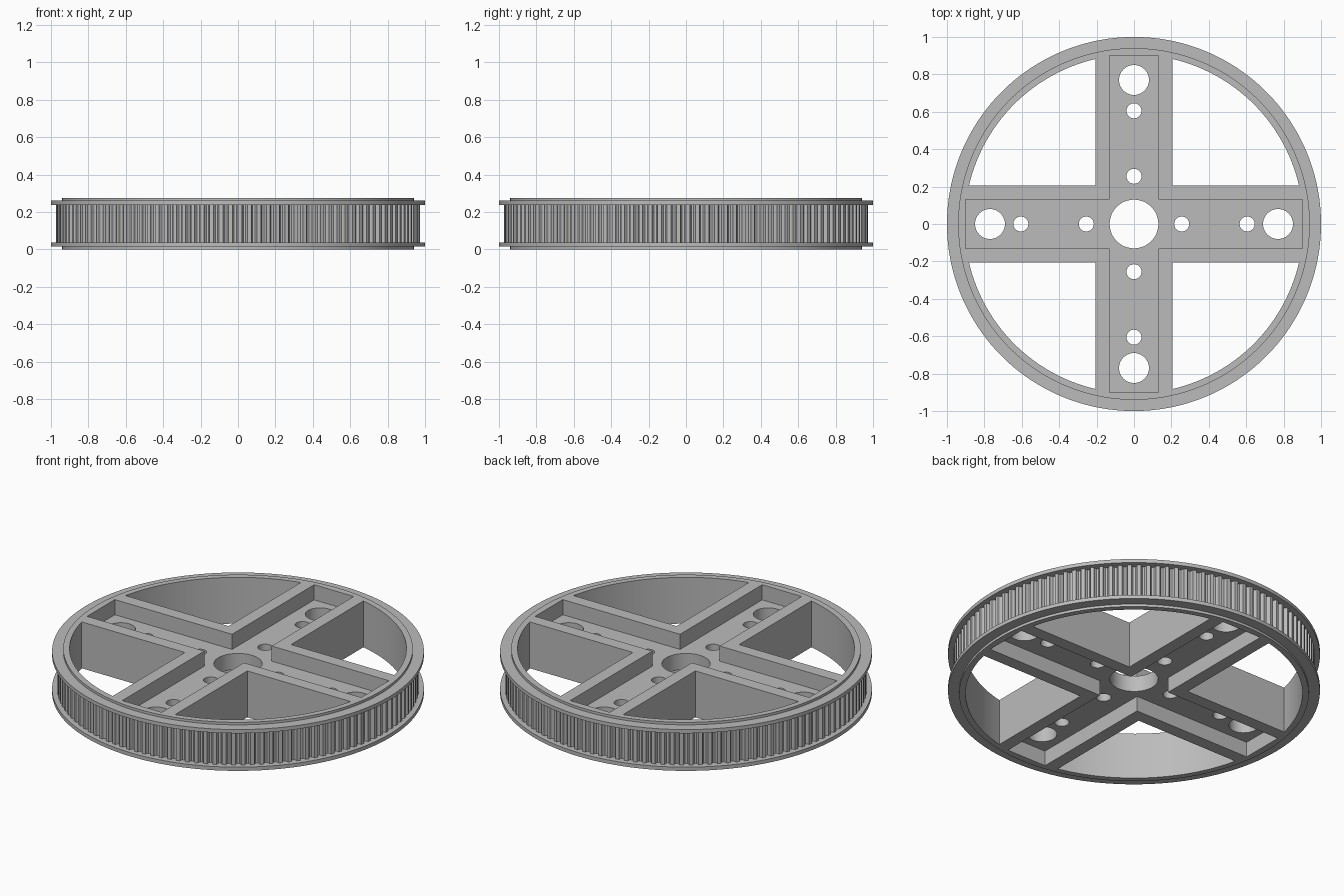
import bpy, bmesh
from math import cos, sin, pi, asin

if "Cube" in bpy.data.objects:
    bpy.data.objects.remove(bpy.data.objects["Cube"])

HEIGHT = 0.275
INNER, HUB, TOOTH = 0.906, 0.94, 0.972
ARM, SLOT, SLOT_END, SLOT_DEPTH = 0.205, 0.13, 0.90, 0.09
TEETH = 120

grey = bpy.data.materials.new("light_grey")
grey.use_nodes = True
colour = (0.5, 0.5, 0.5, 1)
grey.diffuse_color = colour
grey.node_tree.nodes["Principled BSDF"].inputs["Base Color"].default_value = colour


def finish(name, bm):
    bmesh.ops.recalc_face_normals(bm, faces=bm.faces)
    mesh = bpy.data.meshes.new(name)
    bm.to_mesh(mesh)
    bm.free()
    mesh.materials.append(grey)
    ob = bpy.data.objects.new(name, mesh)
    bpy.context.collection.objects.link(ob)
    return ob


def circle(r, n, cx=0, cy=0):
    return [(cx + r * cos(2 * pi * i / n), cy + r * sin(2 * pi * i / n)) for i in range(n)]


def turn(points, quarter):
    for _ in range(quarter):
        points = [(-y, x) for x, y in points]
    return points


def prism(bm, outline, z0, z1):
    low = [bm.verts.new((x, y, z0)) for x, y in outline]
    high = [bm.verts.new((x, y, z1)) for x, y in outline]
    bm.faces.new(low[::-1])
    bm.faces.new(high)
    for i in range(len(low)):
        bm.faces.new((low[i - 1], low[i], high[i], high[i - 1]))


def ring(name, outer, inner, z0, z1):
    """Closed ring between two outlines with equal point counts."""
    bm = bmesh.new()
    loops = [[bm.verts.new((x, y, z)) for x, y in pts]
             for pts, z in ((outer, z0), (outer, z1), (inner, z1), (inner, z0))]
    for a, b in zip(loops, loops[1:] + loops[:1]):
        for i in range(len(a)):
            bm.faces.new((a[i - 1], a[i], b[i], b[i - 1]))
    return finish(name, bm)


# Wheel body: solid disc, then windows, slots and holes are cut from it
bm = bmesh.new()
prism(bm, circle(HUB, 180), 0, HEIGHT)
body = finish("spoked_body", bm)

# Four windows between the spokes
windows = bmesh.new()
start = asin(ARM / INNER)
steps = 28
arc = [start + (pi / 2 - 2 * start) * i / steps for i in range(steps + 1)]
window = [(ARM, ARM)] + [(INNER * cos(a), INNER * sin(a)) for a in arc]
for q in range(4):
    prism(windows, turn(window, q), -0.1, HEIGHT + 0.1)

# Cross-shaped slots sunk into the top and bottom
slots = bmesh.new()
arm = [(SLOT_END, -SLOT), (SLOT_END, SLOT), (SLOT, SLOT)]
cross = [p for q in range(4) for p in turn(arm, q)]
prism(slots, cross, -0.1, SLOT_DEPTH)
prism(slots, cross, HEIGHT - SLOT_DEPTH, HEIGHT + 0.1)

# Centre bore and three holes along each spoke
holes = bmesh.new()
prism(holes, circle(0.13, 64), -0.1, HEIGHT + 0.1)
for q in range(4):
    for distance, radius in ((0.255, 0.04), (0.605, 0.04), (0.77, 0.08)):
        prism(holes, turn(circle(radius, 40, distance), q), -0.1, HEIGHT + 0.1)

cutters = [finish(n, b) for n, b in
           (("window_cutter", windows), ("slot_cutter", slots), ("hole_cutter", holes))]
bpy.context.view_layer.objects.active = body
for cutter in cutters:
    cutter.hide_render = True
    mod = body.modifiers.new(cutter.name, "BOOLEAN")
    mod.operation = "DIFFERENCE"
    mod.solver = "EXACT"
    mod.object = cutter
    bpy.ops.object.modifier_apply(modifier=mod.name)
for cutter in cutters:
    bpy.data.objects.remove(cutter)

# Toothed belt track
tooth = ((0, 0), (0.4, 0), (0.46, 0.011), (0.58, 0.019), (0.82, 0.019), (0.94, 0.011))
gear, core = [], []
for t in range(TEETH):
    for fraction, depth in tooth:
        a = 2 * pi * (t + fraction) / TEETH
        gear.append(((TOOTH - depth) * cos(a), (TOOTH - depth) * sin(a)))
        core.append((0.925 * cos(a), 0.925 * sin(a)))
track = ring("toothed_track", gear, core, 0.03, HEIGHT - 0.03)

# Belt flanges above and below the track
parts = [body]
for name, z in (("lower_flange", 0.015), ("upper_flange", HEIGHT - 0.037)):
    parts.append(ring(name, circle(1, 180), circle(0.92, 180), z, z + 0.022))

bpy.ops.object.select_all(action="DESELECT")
for ob in parts:
    ob.select_set(True)
bpy.context.view_layer.objects.active = body
bpy.ops.object.shade_smooth_by_angle(angle=pi / 7)
